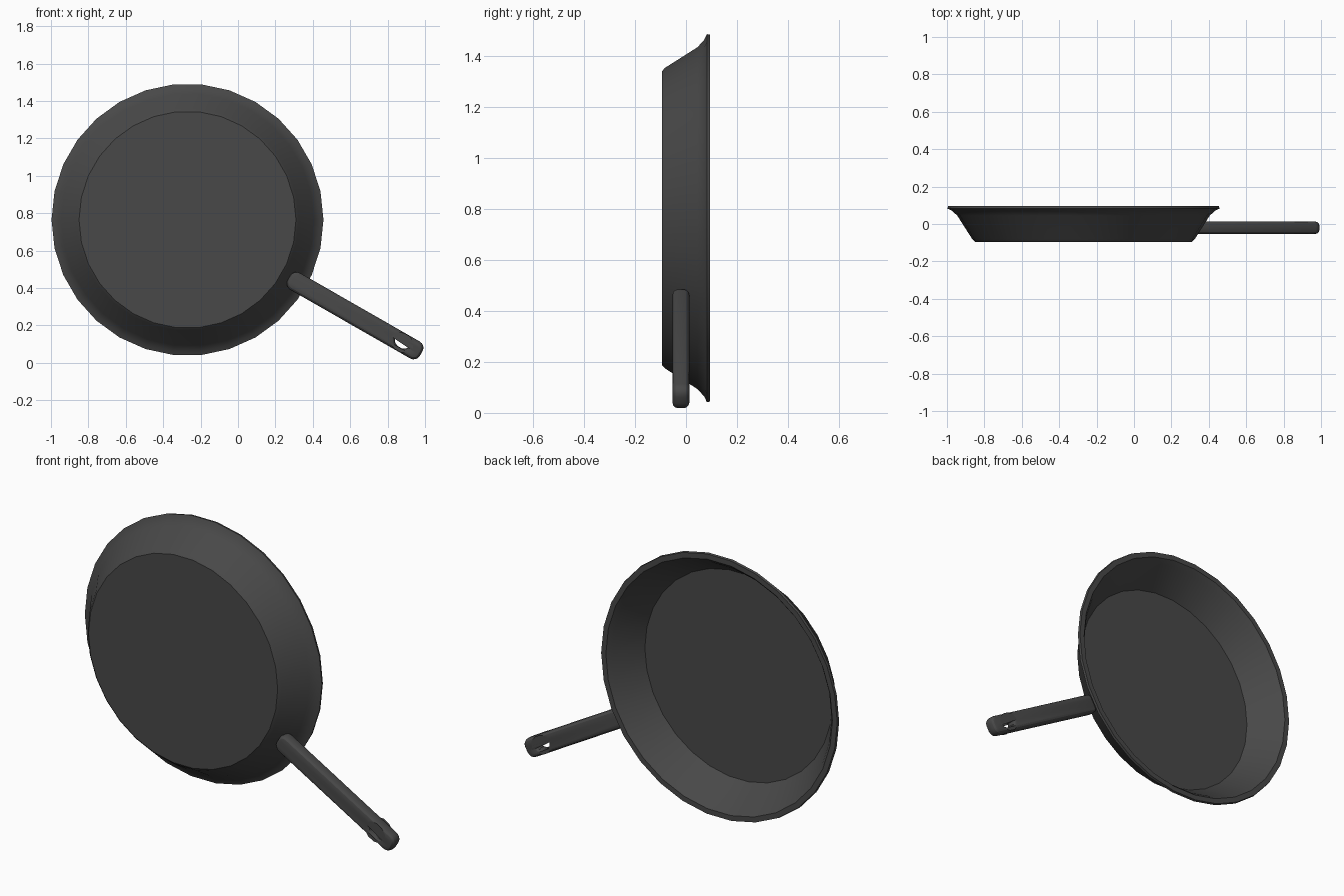
import bpy, bmesh
from math import radians, cos, sin, pi
from mathutils import Matrix, Vector

cube = bpy.data.objects.get("Cube")
if cube:
    bpy.data.objects.remove(cube)

iron = bpy.data.materials.new("dark cast iron")
iron.use_nodes = True
colour = (0.065, 0.065, 0.065, 1)
iron.diffuse_color = colour
iron.node_tree.nodes["Principled BSDF"].inputs["Base Color"].default_value = colour

CENTRE = Vector((-0.27, 0, 0.765))
SIDES = 30


def add_object(name, mesh, matrix):
    mesh.transform(matrix)
    mesh.materials.clear()
    mesh.materials.append(iron)
    obj = bpy.data.objects.new(name, mesh)
    bpy.context.collection.objects.link(obj)
    bpy.ops.object.select_all(action="DESELECT")
    obj.select_set(True)
    bpy.context.view_layer.objects.active = obj
    bpy.ops.object.shade_smooth_by_angle(angle=radians(28))
    return obj


# Pan body: (radius, depth) from the outside base, over the lip, to the inner floor
profile = [(0.58, -0.095), (0.594, -0.082), (0.675, 0.045), (0.705, 0.072),
           (0.727, 0.082), (0.724, 0.095), (0.695, 0.095), (0.672, 0.07),
           (0.575, -0.075)]
bm = bmesh.new()
rings = []
for r, y in profile:
    rings.append([bm.verts.new((r * cos(2 * pi * i / SIDES), y, r * sin(2 * pi * i / SIDES)))
                  for i in range(SIDES)])
for a, b in zip(rings, rings[1:]):
    for i in range(SIDES):
        j = (i + 1) % SIDES
        bm.faces.new((a[i], a[j], b[j], b[i]))
bm.faces.new(rings[0])
bm.faces.new(rings[-1])
bmesh.ops.recalc_face_normals(bm, faces=bm.faces)
pan = bpy.data.meshes.new("pan_body")
bm.to_mesh(pan)
bm.free()
add_object("pan_body", pan, Matrix.Translation(CENTRE))


# Handle: rounded bar outline with a hanging hole, drawn along the pan's radius
def rounded_bar(x0, x1, half, corner, steps=4):
    points = []
    for k, (cx, cy) in enumerate([(x1 - corner, half - corner), (x0 + corner, half - corner),
                                  (x0 + corner, corner - half), (x1 - corner, corner - half)]):
        for s in range(steps + 1):
            t = (k + s / steps) * pi / 2
            points.append((cx + corner * cos(t), cy + corner * sin(t)))
    return points


hole = [(1.322 + 0.043 * cos(2 * pi * i / 10), 0.029 * sin(2 * pi * i / 10)) for i in range(10)]
curve = bpy.data.curves.new("handle_outline", "CURVE")
curve.dimensions = "2D"
curve.fill_mode = "BOTH"
curve.extrude = 0.011
curve.bevel_depth = 0.022
curve.bevel_resolution = 2
curve.offset = -0.022
for outline in (rounded_bar(0.625, 1.44, 0.052, 0.038), hole):
    spline = curve.splines.new("POLY")
    spline.points.add(len(outline) - 1)
    for p, (x, y) in zip(spline.points, outline):
        p.co = (x, y, 0, 1)
    spline.use_cyclic_u = True

# Turn the outline into a mesh and drop the helper curve
helper = bpy.data.objects.new("handle_helper", curve)
bpy.context.collection.objects.link(helper)
graph = bpy.context.evaluated_depsgraph_get()
handle = bpy.data.meshes.new_from_object(helper.evaluated_get(graph))
handle.name = "handle"
bpy.data.objects.remove(helper)
bm = bmesh.new()
bm.from_mesh(handle)
bmesh.ops.remove_doubles(bm, verts=bm.verts, dist=0.0005)
bmesh.ops.recalc_face_normals(bm, faces=bm.faces)
bm.to_mesh(handle)
bm.free()
place = (Matrix.Translation(CENTRE + Vector((0, -0.02, 0)))
         @ Matrix.Rotation(radians(90), 4, "X") @ Matrix.Rotation(radians(-29.8), 4, "Z"))
add_object("handle", handle, place)
